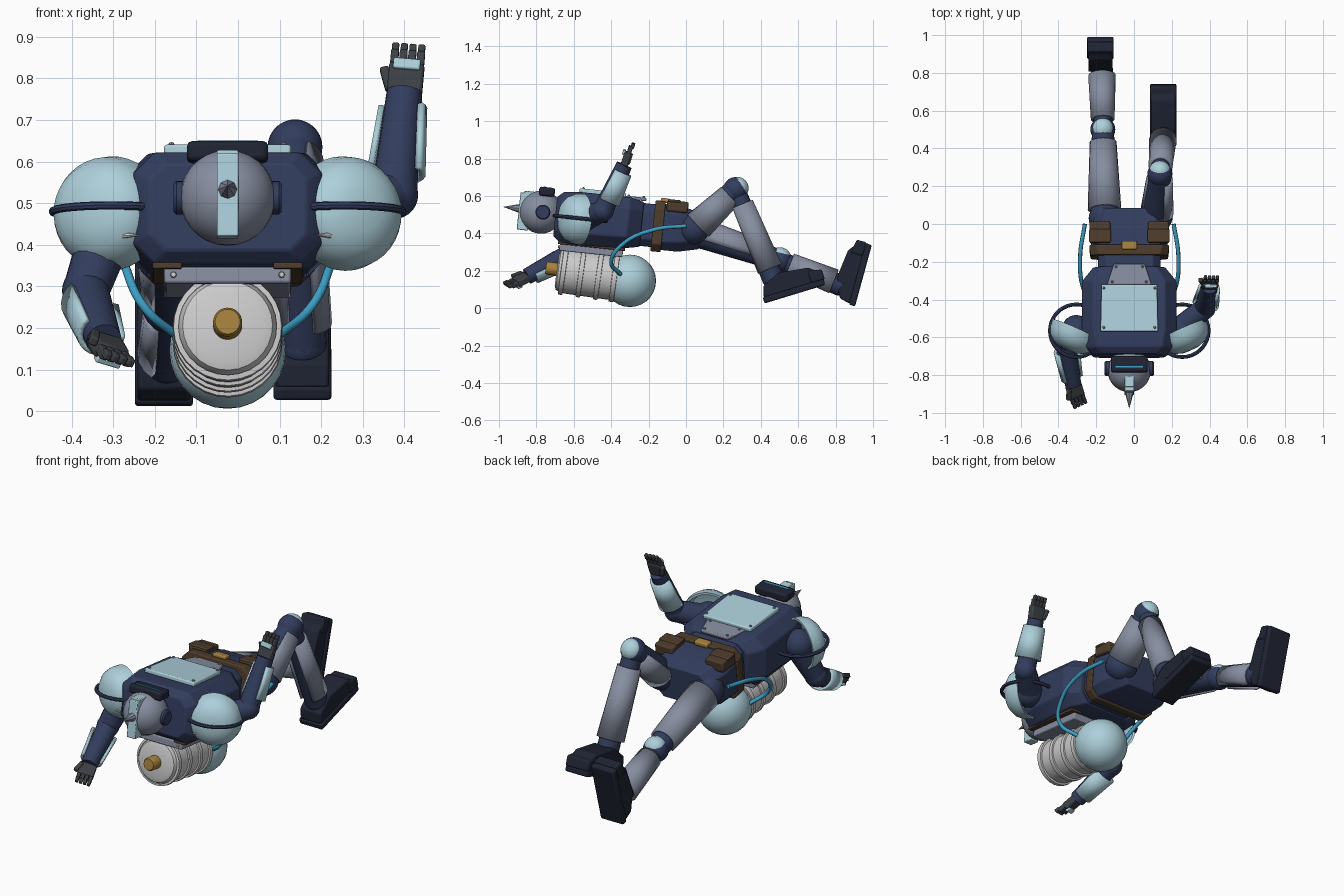
import bpy, bmesh, math
from mathutils import Matrix, Vector

if "Cube" in bpy.data.objects:
    bpy.data.objects.remove(bpy.data.objects["Cube"])
T, pi = Matrix.Translation, math.pi
CX = -0.025


def mat(name, *rgb):
    m = bpy.data.materials.new(name)
    m.diffuse_color = (*rgb, 1)
    m.use_nodes = True
    m.node_tree.nodes["Principled BSDF"].inputs["Base Color"].default_value = m.diffuse_color
    return m


NAVY = mat("navy", .032, .046, .11)
ICE = mat("ice_blue", .42, .63, .71)
GREY = mat("blue_grey", .24, .27, .35)
DARK = mat("dark_boot", .014, .018, .034)
GLOVE = mat("glove", .045, .05, .06)
BROWN = mat("leather", .075, .045, .025)
GOLD = mat("brass", .38, .22, .045)
CYAN = mat("cyan", .045, .35, .56)
WHITE = mat("white", .66, .66, .68)


def make(name, bm, M, material, bevel=0, thick=0):
    bmesh.ops.recalc_face_normals(bm, faces=bm.faces)
    me = bpy.data.meshes.new(name)
    bm.to_mesh(me)
    bm.free()
    ob = bpy.data.objects.new(name, me)
    bpy.context.collection.objects.link(ob)
    ob.matrix_world = M
    me.materials.append(material)
    if thick:
        s = ob.modifiers.new("thickness", 'SOLIDIFY')
        s.thickness, s.offset = thick, 0
    if bevel:
        b = ob.modifiers.new("bevel", 'BEVEL')
        b.width, b.segments = bevel, 2
    return ob


def box(name, M, c, size, material, bevel=.006, taper=1):
    bm = bmesh.new()
    bmesh.ops.create_cube(bm, size=1)
    for v in bm.verts:
        k = taper if v.co.y > 0 else 1
        v.co = Vector((v.co.x * size[0] * k, v.co.y * size[1], v.co.z * size[2]))
    return make(name, bm, M @ T(c), material, bevel)


def lathe(name, M, prof, material, arc=360, seg=28, thick=0):
    """Spin (radius, height) points about local z; arcs are centred on local x."""
    bm = bmesh.new()
    n = seg if arc == 360 else seg + 1
    rows = []
    for i in range(n):
        a = math.radians(arc) * (i / seg - .5)
        rows.append([bm.verts.new((r * math.cos(a), r * math.sin(a), h)) for r, h in prof])
    for i in range(seg):
        p, q = rows[i], rows[(i + 1) % n]
        for j in range(len(prof) - 1):
            bm.faces.new((p[j], p[j + 1], q[j + 1], q[j]))
    bmesh.ops.remove_doubles(bm, verts=bm.verts, dist=1e-5)
    return make(name, bm, M, material, 0, thick)


def loft(name, M, secs, material, bevel=.006):
    """Octagonal sections along local y: (y, half width, z low, z high, chamfer)."""
    bm = bmesh.new()
    rings = []
    for y, w, a, b, c in secs:
        pts = [(w, a + c), (w, b - c), (w - c, b), (c - w, b), (-w, b - c), (-w, a + c), (c - w, a), (w - c, a)]
        rings.append([bm.verts.new((x, y, z)) for x, z in pts])
    for p, q in zip(rings, rings[1:]):
        for i in range(8):
            bm.faces.new((p[i], p[(i + 1) % 8], q[(i + 1) % 8], q[i]))
    bm.faces.new(rings[0])
    bm.faces.new(rings[-1])
    return make(name, bm, M, material, bevel)


def frame(p, d, hint=(1, .01, .02)):
    z = Vector(d).normalized()
    y = z.cross(Vector(hint)).normalized()
    x = y.cross(z)
    return T(p) @ Matrix((x, y, z)).transposed().to_4x4()


def ball(name, p, r, material, squash=1, d=(0, 0, 1)):
    prof = [(r * math.sin(pi * i / 14), -squash * r * math.cos(pi * i / 14)) for i in range(15)]
    return lathe(name, frame(p, d), prof, material)


def limb(name, p, q, r0, r1, material):
    d = Vector(q) - Vector(p)
    L = d.length
    return lathe(name, frame(p, d), [(0, 0), (r0, 0), (r1, L), (0, L)], material, seg=16)


def shell(name, p, q, f0, f1, r0, r1, hint, material, arc):
    p, d = Vector(p), Vector(q) - Vector(p)
    L = d.length
    lathe(name, frame(p, d, hint), [(r0, f0 * L), (r1, f1 * L)], material, arc, 14, .014)


def rivets(name, M, pts, r=.007):
    for x, y, z in pts:
        lathe(name, M @ T((x, y, z)), [(r, -.004), (r, .003), (r * .6, .007), (0, .008)], GREY, seg=8)


# torso
B = T((CX, -.45, .47)) @ Matrix.Rotation(math.radians(-6), 4, 'X')
loft("chest", B, [(-.25, .19, -.11, .10, .04), (-.215, .225, -.14, .13, .05), (-.12, .25, -.145, .138, .06),
                  (.14, .25, -.135, .138, .06), (.215, .19, -.12, .12, .05)], NAVY)
loft("waist", B, [(.19, .165, -.115, .115, .04), (.31, .165, -.115, .115, .04)], NAVY)
loft("pelvis", B, [(.28, .2, -.125, .125, .04), (.42, .205, -.125, .12, .05), (.53, .165, -.10, .09, .05)], NAVY)
loft("belt", B, [(.275, .205, -.137, .137, .04), (.33, .212, -.137, .137, .04)], BROWN)
box("buckle", B, (0, .325, .14), (.08, .045, .025), GOLD)
for s in (-1, 1):
    box("belt_pouch", B, (s * .155, .395, .115), (.11, .115, .06), BROWN, .01)
    box("pouch_flap", B, (s * .155, .375, .143), (.116, .07, .014), BROWN)
box("chest_plate", B, (0, -.01, .146), (.305, .25, .024), ICE, .006, .96)
rivets("chest_rivet", B, [(x, y, .158) for x in (-.135, .135) for y in (-.115, .095)])
box("stomach_plate", B, (0, .17, .135), (.235, .11, .018), GREY, .005, .7)
rivets("stomach_rivet", B, [(-.09, .13, .144), (.09, .13, .144), (-.07, .21, .144), (.07, .21, .144)])

# back mount and tank
box("back_mount", B, (0, -.04, -.165), (.305, .34, .04), GREY)
for s in (-1, 1):
    box("mount_strap", B, (s * .145, -.04, -.143), (.07, .36, .015), BROWN, .003)
    lathe("mount_bolt", B @ T((s * .13, -.21, -.165)) @ Matrix.Rotation(pi / 2, 4, 'X'),
          [(.008, 0), (.006, .008), (0, .009)], WHITE, seg=8)
K = frame((CX, -.69, .207), (0, .99, -.14))
lathe("tank_cap", K, [(0, -.06), (.03, -.06), (.035, -.052), (.035, .01)], GOLD)
lathe("tank_body", K, [(0, 0), (.085, 0), (.108, .008), (.118, .028), (.122, .06), (.122, .33), (0, .33)], WHITE)
for h in (.035, .13, .225, .31):
    lathe("tank_band", K, [(.118, h - .014), (.13, h - .012), (.132, h), (.13, h + .012), (.118, h + .014)], WHITE)
ball("tank_dome", (CX, -.3, .146), .14, ICE)

# hoses from the tank to the hips
for s in (-1, 1):
    cu = bpy.data.curves.new("hose", 'CURVE')
    cu.dimensions, cu.bevel_depth, cu.bevel_resolution, cu.use_fill_caps = '3D', .011, 2, True
    pts = [(.12, -.35, .18), (.2, -.40, .25), (.245, -.335, .345), (.26, -.17, .42), (.235, 0, .44)]
    sp = cu.splines.new('BEZIER')
    sp.bezier_points.add(len(pts) - 1)
    for bp, (x, y, z) in zip(sp.bezier_points, pts):
        bp.co = (CX + s * x, y, z)
        bp.handle_left_type = bp.handle_right_type = 'AUTO'
    cu.materials.append(CYAN)
    bpy.context.collection.objects.link(bpy.data.objects.new("hose", cu))

# head
H = T((CX, -.775, .513)) @ Matrix.Rotation(math.radians(-6), 4, 'X')
ball("head", (CX, -.775, .513), .115, GREY)
limb("neck", (CX, -.62, .49), (CX, -.72, .505), .085, .08, GREY)
box("visor", H, (0, .02, .112), (.195, .085, .048), DARK, .012)
box("visor_light", H, (0, .005, .136), (.145, .01, .006), CYAN, 0)
box("head_fin", H, (0, -.09, -.005), (.052, .06, .2), ICE, .004)
box("fin_top", H, (0, -.062, .09), (.052, .075, .03), ICE, .004)
lathe("head_spike", frame(H @ Vector((0, -.115, .008)), (0, -1, .1)), [(0, 0), (.024, 0), (0, .09)], GREY, seg=8)
for s in (-1, 1):
    lathe("ear_disc", frame((CX + s * .105, -.765, .513), (s, 0, 0), (0, 0, 1)),
          [(.04, -.02), (.04, .018), (.034, .025), (0, .025)], NAVY)

# shoulders
for s in (-1, 1):
    c = Vector((CX + s * .28, -.56, .475))
    ball("shoulder_joint", c, .078, NAVY)
    lathe("shoulder_pad", frame(c, (s * .4, -.9, .07)),
          [(0, .118), (.05, .115), (.09, .1), (.118, .075), (.133, .04), (.138, 0), (.126, 0), (.1, .07), (0, .1)], ICE, seg=36)
    ring = [(.14 + .01 * math.cos(i * pi / 4), .01 * math.sin(i * pi / 4)) for i in range(9)]
    lathe("shoulder_ring", T((c.x, c.y - .005, .48)) @ Matrix.Rotation(math.radians(-6), 4, 'X'), ring, NAVY, seg=36)
    lathe("pad_spike", frame((CX + s * .255, -.672, .423), (-s, -.35, 0)), [(0, 0), (.009, 0), (0, .05)], WHITE, seg=8)


# arms
def hand(side, p, d, hint):
    M = frame(p, d, hint)
    box(side + "_palm", M, (0, 0, .035), (.04, .085, .075), GLOVE, .008)
    for i in range(4):
        y = (i - 1.5) * .021
        box(side + "_finger", M, (-.004, y, .085), (.024, .019, .045), GLOVE, .004)
        box(side + "_fingertip", M, (-.012, y, .113), (.02, .017, .028), GLOVE, .004)
    box(side + "_thumb", M @ Matrix.Rotation(.35, 4, 'X'), (-.015, -.03, .05), (.024, .022, .06), GLOVE, .005)
    box(side + "_knuckle_plate", M, (.022, 0, .066), (.016, .065, .026), ICE, .004)


for side, sh, el, wr, hd, cuff, back in (
        ("left", (-.305, -.55, .46), (-.365, -.62, .29), (-.322, -.85, .17), (.04, -.13, -.07), (-.4, 0, -.9), (-.3, 0, -1)),
        ("right", (.255, -.55, .475), (.375, -.445, .52), (.4, -.33, .765), (.01, .035, .11), (.35, 1, -.3), (0, -1, .3))):
    limb(side + "_upper_arm", sh, el, .068, .056, NAVY)
    ball(side + "_elbow", el, .058, NAVY)
    limb(side + "_forearm", el, wr, .055, .043, NAVY)
    shell(side + "_arm_guard", el, wr, .22, .86, .064, .052, cuff, ICE, 220)
    hand(side, wr, hd, back)


# legs
def boot(side, x, y, z, deg):
    M = T((x, y, z)) @ Matrix.Rotation(math.radians(deg), 4, 'X')
    for name, prof, w in (("_boot", [(.005, .03), (.335, .03), (.335, .07), (.28, .115), (.12, .135), (.02, .09)], .064),
                          ("_sole", [(0, 0), (.338, 0), (.342, .034), (0, .034)], .07),
                          ("_toe_cap", [(.27, .03), (.346, .03), (.346, .085), (.27, .098)], .069)):
        bm = bmesh.new()
        a, b = [[bm.verts.new((s * w, l, n)) for l, n in prof] for s in (-1, 1)]
        for i in range(len(prof)):
            j = (i + 1) % len(prof)
            bm.faces.new((a[i], a[j], b[j], b[i]))
        bm.faces.new(a)
        bm.faces.new(b)
        make(side + name, bm, M, DARK, .008)


for side, hip, kn, an, cap, plate in (
        ("left", (-.155, .03, .41), (-.165, .5, .255), (-.17, .82, .125), (0, .25, 1), (-.3, 0, 1)),
        ("right", (.12, .04, .425), (.137, .265, .635), (.155, .464, .16), (0, .9, .6), (.5, .6, -.8))):
    ball(side + "_hip", hip, .085, NAVY)
    limb(side + "_thigh", hip, kn, .076, .058, NAVY)
    shell(side + "_thigh_plate", hip, kn, .1, .86, .082, .064, plate, GREY, 250)
    ball(side + "_knee", kn, .066, NAVY)
    ball(side + "_knee_cap", Vector(kn) + Vector(cap) * .022, .056, ICE, .85, cap)
    limb(side + "_shin", kn, an, .05, .058, NAVY)
    shell(side + "_shin_plate", kn, an, .17, .9, .056, .066, (0, .6, 1), GREY, 300)
    ball(side + "_ankle", an, .058, NAVY)
boot("left", -.178, .904, .01, 74.7)
boot("right", .155, .42, .025, 17)

# smooth rounded surfaces, keep edges sharp
for o in bpy.context.scene.objects:
    if o.type == 'MESH':
        o.select_set(True)
        bpy.context.view_layer.objects.active = o
bpy.ops.object.shade_smooth_by_angle(angle=math.radians(32))
